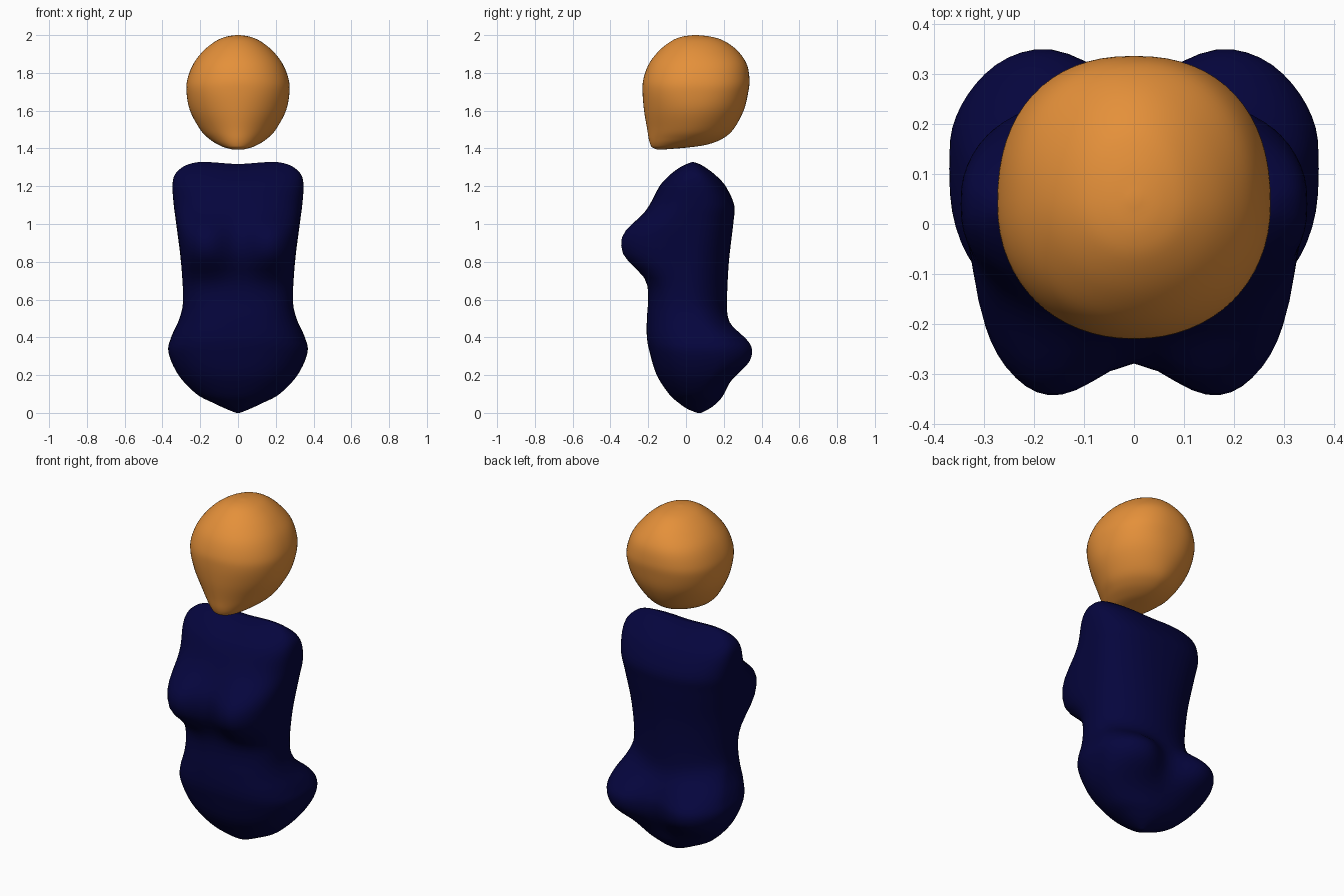
import bpy, bmesh, math


def material(name, rgb):
    m = bpy.data.materials.new(name)
    m.diffuse_color = (*rgb, 1)
    return m


def smooth_rows(rows, steps=5):
    """Catmull-Rom interpolation through the cross-section rows."""
    out = []
    for i in range(len(rows) - 1):
        p0, p1 = rows[max(i - 1, 0)], rows[i]
        p2, p3 = rows[i + 1], rows[min(i + 2, len(rows) - 1)]
        for s in range(steps):
            t = s / steps
            out.append([0.5 * (2 * b + (c - a) * t + (2 * a - 5 * b + 4 * c - d) * t * t
                               + (3 * b - a - 3 * c + d) * t ** 3)
                        for a, b, c, d in zip(p0, p1, p2, p3)])
    return out + [list(rows[-1])]


def power(v, e):
    return math.copysign(abs(v) ** e, v)


def loft(name, rows, mat, bumps=(), dip=0, sides=64):
    """Rows: height, half width, front y, back y, y of widest point, front and back roundness."""
    bm = bmesh.new()
    rings = []
    for z, w, front, back, mid, nf, nb in smooth_rows(rows):
        ring = []
        for k in range(sides):
            a = 2 * math.pi * k / sides
            c, s = math.cos(a), math.sin(a)
            n = nb if s > 0 else nf
            x = w * power(c, 2 / n)
            y = mid + (back - mid if s > 0 else mid - front) * power(s, 2 / n)
            # paired bumps push the front or back surface outwards
            for side, amp, bx, bz, sx, sz in bumps:
                if s * side > 0:
                    dx = math.hypot(x, 0.05) - bx
                    g = math.exp(-abs(dx / sx) ** 2.4 - abs((z - bz) / sz) ** 2.6)
                    y += side * amp * g * abs(s) ** 0.3
            # slight hollow between the shoulders
            low = dip * math.exp(-(x / 0.12) ** 2) * max(0, (z - 1.2) / 0.13)
            ring.append(bm.verts.new((x, y, z - low)))
        rings.append(ring)
    for r0, r1 in zip(rings, rings[1:]):
        for k in range(sides):
            j = (k + 1) % sides
            bm.faces.new((r0[k], r0[j], r1[j], r1[k]))
    bm.faces.new(rings[0][::-1])
    # close the top with strips running front to back
    top = rings[-1]
    h = sides // 2
    for k in range(h):
        quad = (top[k], top[k + 1], top[(sides - k - 1) % sides], top[(sides - k) % sides])
        bm.faces.new(list(dict.fromkeys(quad)))
    bmesh.ops.recalc_face_normals(bm, faces=bm.faces)
    for f in bm.faces:
        f.smooth = True
    me = bpy.data.meshes.new(name)
    bm.to_mesh(me)
    bm.free()
    me.materials.append(mat)
    ob = bpy.data.objects.new(name, me)
    bpy.context.collection.objects.link(ob)
    return ob


orange = material("orange", (0.78, 0.28, 0.042))
navy = material("navy", (0.0015, 0.0015, 0.047))

# Head: egg shape with the chin pushed forward
loft("head", [
    (1.395, 0.03, -0.155, -0.11, -0.13, 2, 2),
    (1.405, 0.07, -0.178, 0.01, -0.09, 2, 1.9),
    (1.42, 0.105, -0.188, 0.11, -0.04, 2, 1.8),
    (1.45, 0.152, -0.197, 0.19, 0.01, 1.9, 1.8),
    (1.50, 0.2, -0.205, 0.25, 0.03, 1.85, 1.9),
    (1.60, 0.254, -0.222, 0.305, 0.04, 1.95, 2.1),
    (1.70, 0.273, -0.23, 0.33, 0.04, 2.1, 2.3),
    (1.77, 0.267, -0.225, 0.336, 0.04, 2.1, 2.3),
    (1.85, 0.235, -0.195, 0.32, 0.05, 2.1, 2.2),
    (1.92, 0.18, -0.14, 0.27, 0.05, 2, 2),
    (1.97, 0.115, -0.075, 0.2, 0.05, 2, 2),
    (1.992, 0.06, -0.02, 0.13, 0.05, 2, 2),
    (2.0, 0.01, 0.04, 0.06, 0.05, 2, 2),
], orange)

# Torso: waisted body with chest and seat bumps
loft("torso", [
    (0.0, 0.01, 0.06, 0.08, 0.07, 2, 2),
    (0.02, 0.06, 0.01, 0.12, 0.07, 2, 2),
    (0.05, 0.125, -0.035, 0.16, 0.07, 2, 2),
    (0.10, 0.22, -0.09, 0.20, 0.07, 2.1, 2),
    (0.20, 0.315, -0.155, 0.235, 0.09, 2.3, 2.2),
    (0.32, 0.368, -0.192, 0.25, 0.11, 2.5, 2.4),
    (0.40, 0.354, -0.207, 0.24, 0.10, 2.6, 2.3),
    (0.50, 0.31, -0.207, 0.22, 0.05, 2.6, 2.1),
    (0.60, 0.291, -0.2, 0.217, 0.02, 2.6, 2.0),
    (0.80, 0.302, -0.195, 0.227, 0.02, 2.5, 2.1),
    (1.00, 0.327, -0.195, 0.25, 0.03, 2.5, 2.4),
    (1.10, 0.34, -0.185, 0.255, 0.04, 2.5, 2.6),
    (1.20, 0.347, -0.14, 0.21, 0.04, 2.6, 2.7),
    (1.26, 0.335, -0.09, 0.16, 0.04, 2.6, 2.6),
    (1.30, 0.295, -0.04, 0.11, 0.035, 2.5, 2.5),
    (1.32, 0.25, 0.0, 0.075, 0.035, 2.5, 2.5),
    (1.33, 0.2, 0.03, 0.04, 0.035, 2.5, 2.5),
], navy, dip=0.012, bumps=[
    (-1, 0.185, 0.24, 0.89, 0.21, 0.15),
    (1, 0.12, 0.235, 0.32, 0.18, 0.13),
])
